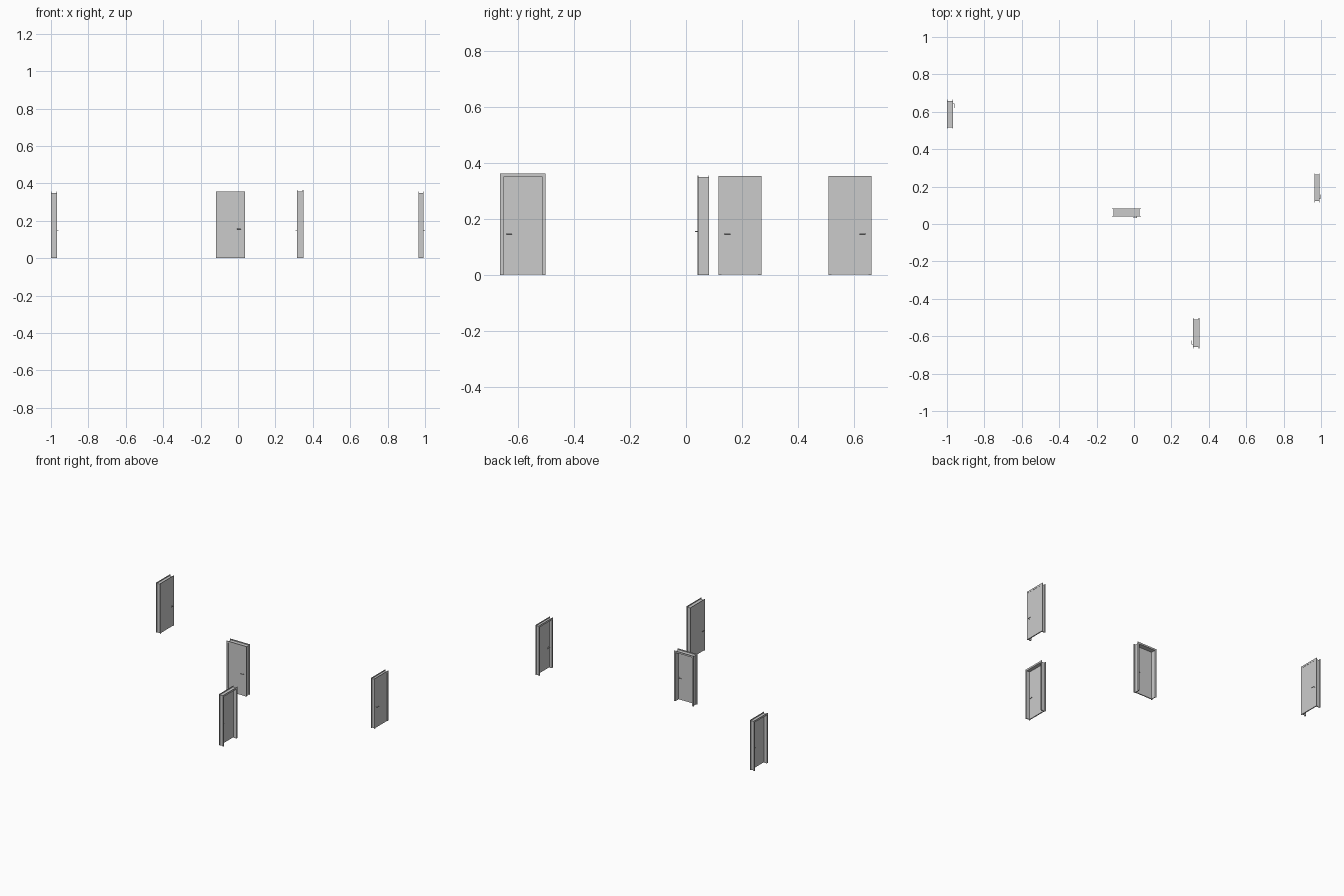
import bpy, bmesh
from math import radians
from mathutils import Matrix, Vector

if "Cube" in bpy.data.objects:
    bpy.data.objects.remove(bpy.data.objects["Cube"])

CASING_W, CASING_T = 0.012, 0.003   # architrave face width / thickness
JAMB_T, LEAF_T, GAP = 0.005, 0.007, 0.002


def add_box(bm, x0, x1, y0, y1, z0, z1):
    m = Matrix.Translation(((x0 + x1) / 2, (y0 + y1) / 2, (z0 + z1) / 2))
    bmesh.ops.create_cube(bm, size=1, matrix=m @ Matrix.Diagonal((x1 - x0, y1 - y0, z1 - z0, 1)))


def add_rod(bm, a, b, r):
    a, b = Vector(a), Vector(b)
    rot = (b - a).to_track_quat('Z', 'Y').to_matrix().to_4x4()
    bmesh.ops.create_cone(bm, cap_ends=True, segments=12, radius1=r, radius2=r,
                          depth=(b - a).length, matrix=Matrix.Translation((a + b) / 2) @ rot)


def add_arch(bm, hw, h, t, y0, y1):
    """Upside-down U profile (outer half width, height, leg width) extruded in y."""
    pts = [(-hw, 0), (-hw, h), (hw, h), (hw, 0), (hw - t, 0),
           (hw - t, h - t), (t - hw, h - t), (t - hw, 0)]
    f = bm.faces.new([bm.verts.new((x, y0, z)) for x, z in pts])
    ext = bmesh.ops.extrude_face_region(bm, geom=[f])
    bmesh.ops.translate(bm, vec=(0, y1 - y0, 0),
                        verts=[g for g in ext['geom'] if isinstance(g, bmesh.types.BMVert)])
    bmesh.ops.recalc_face_normals(bm, faces=bm.faces)


def finish(bm, name, matrix, smooth=False):
    me = bpy.data.meshes.new(name)
    bm.to_mesh(me)
    bm.free()
    ob = bpy.data.objects.new(name, me)
    bpy.context.collection.objects.link(ob)
    ob.matrix_world = matrix
    if smooth:
        bpy.ops.object.select_all(action='DESELECT')
        ob.select_set(True)
        bpy.context.view_layer.objects.active = ob
        bpy.ops.object.shade_smooth_by_angle()


def door(label, loc, angle, w, h, depth, handle_z, hand):
    """Door set; local -y is the face the leaf is flush with, hand = handle side."""
    M = Matrix.Translation((*loc, 0)) @ Matrix.Rotation(radians(angle), 4, 'Z')
    hw, hd = w / 2, depth / 2

    # architraves on both wall faces
    bm = bmesh.new()
    add_arch(bm, hw, h, CASING_W, -hd, -hd + CASING_T)
    add_arch(bm, hw, h, CASING_W, hd - CASING_T, hd)
    finish(bm, label + "_casing", M)

    # jamb lining through the wall
    inset = CASING_W - JAMB_T
    bm = bmesh.new()
    add_arch(bm, hw - inset, h - inset, JAMB_T, -hd + CASING_T, hd - CASING_T)
    finish(bm, label + "_jamb", M)

    # leaf
    lw, front = hw - CASING_W, -hd + 0.001
    back = front + LEAF_T
    bm = bmesh.new()
    add_box(bm, -lw, lw, front, back, GAP, h - CASING_W)
    finish(bm, label + "_leaf", M)

    # lever handles on both faces
    bm = bmesh.new()
    hx = hand * (lw - 0.010)
    for y, s in ((front, -1), (back, 1)):
        add_rod(bm, (hx, y, handle_z), (hx, y + s * 0.0015, handle_z), 0.0042)
        add_rod(bm, (hx, y, handle_z), (hx, y + s * 0.0095, handle_z), 0.0017)
        add_rod(bm, (hx + hand * 0.0015, y + s * 0.008, handle_z),
                (hx - hand * 0.021, y + s * 0.008, handle_z), 0.0016)
    finish(bm, label + "_handle", M, smooth=True)


door("left_door", (-0.984, 0.587), 90, 0.155, 0.355, 0.032, 0.147, 1)
door("right_door", (0.978, 0.193), 90, 0.155, 0.355, 0.027, 0.147, -1)
door("near_door", (0.332, -0.584), -90, 0.163, 0.363, 0.034, 0.147, 1)
door("middle_door", (-0.040, 0.062), 0, 0.155, 0.357, 0.042, 0.156, 1)
